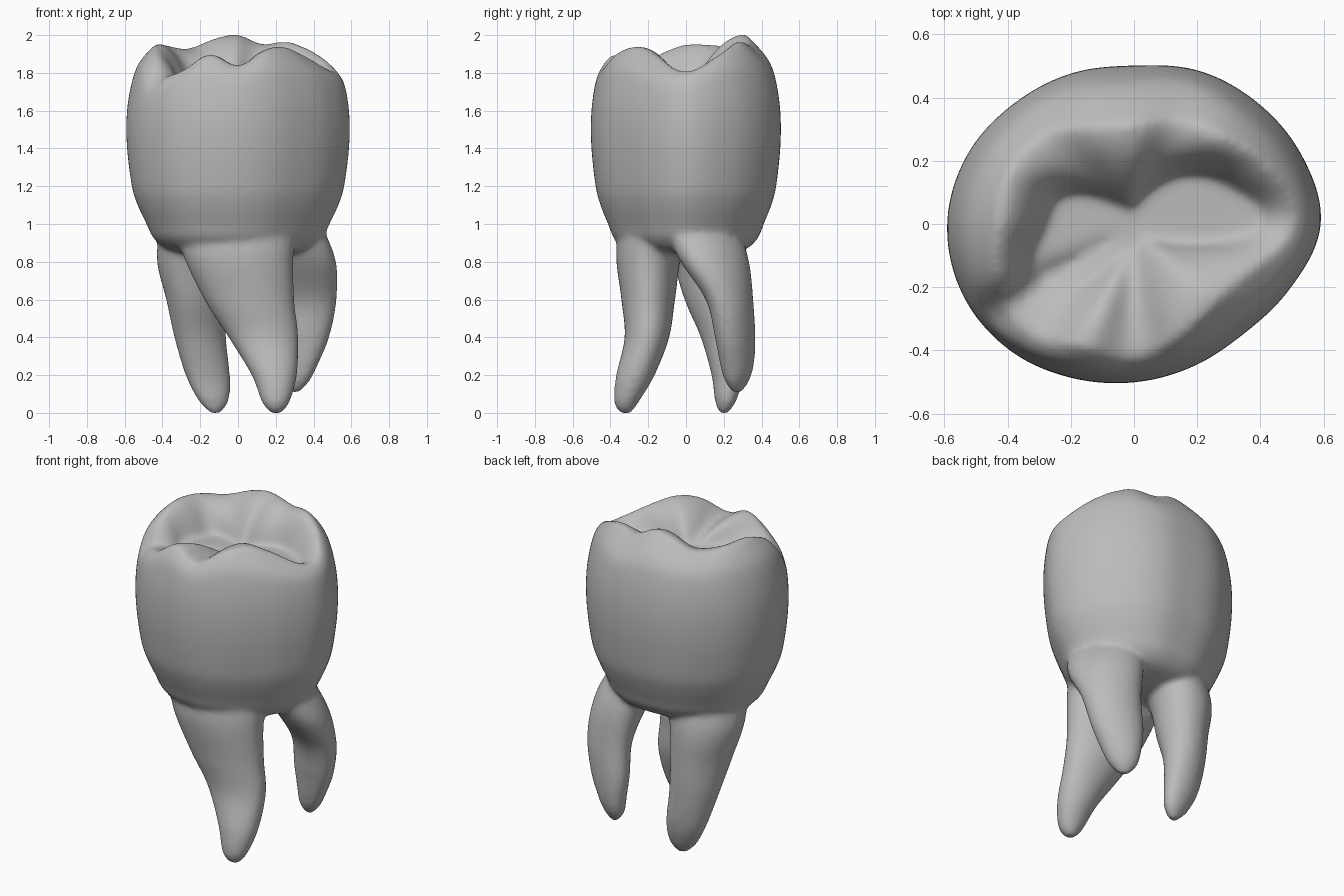
import bpy
import bmesh
import math
from mathutils import Vector

cube = bpy.data.objects.get("Cube")
if cube:
    bpy.data.objects.remove(cube, do_unlink=True)

SEGMENTS = 96


def spline(a, b, c, d, t):
    """Catmull-Rom blend between b and c."""
    return b + 0.5 * t * (c - a + t * (2 * a - 5 * b + 4 * c - d + t * (3 * (b - c) + d - a)))


def refine(rows, steps):
    """Insert smooth in-between rows into a list of cross-sections."""
    rows = [Vector(r) for r in rows]
    last = len(rows) - 1
    result = []
    for i in range(last):
        quad = [rows[min(max(i + k, 0), last)] for k in (-1, 0, 1, 2)]
        result += [spline(*quad, s / steps) for s in range(steps)]
    return result + [rows[last]]


def around(table, angle):
    """Smooth lookup in a table of evenly spaced directions."""
    n = len(table)
    f = angle / math.tau * n
    i = int(f)
    return spline(*(table[(i + k) % n] for k in (-1, 0, 1, 2)), f - i)


def loft(bm, rings):
    """Skin a stack of closed rings and cap both ends."""
    loops = [[bm.verts.new(p) for p in ring] for ring in rings]
    for low, high in zip(loops, loops[1:]):
        n = len(low)
        for i in range(n):
            j = (i + 1) % n
            bm.faces.new((low[i], low[j], high[j], high[i]))
    bm.faces.new(loops[0][::-1])
    bm.faces.new(loops[-1])


# Crown tables, counter-clockwise from +x: outline radius, rim height,
# and where the rim crest and the foot of the basin wall lie along the radius
OUTLINE = [.59, .572, .546, .525, .50, .515, .537, .57,
           .59, .585, .56, .525, .50, .487, .49, .533]
RIM = [1.81, 1.9, 1.97, 1.955, 2.005, 1.985, 1.93, 1.95,
       1.955, 1.89, 1.8, 1.9, 1.84, 1.92, 1.94, 1.89]
CREST = [.86, .82, .74, .68, .64, .65, .74, .76,
         .74, .8, .86, .8, .84, .78, .72, .74]
FOOT = [.68, .56, .4, .2, .1, .1, .18, .42,
        .47, .58, .5, .2, .15, .12, .12, .3]
FLOOR = 1.76


def chewing_height(angle, scale):
    rim, crest, foot = (around(t, angle) for t in (RIM, CREST, FOOT))
    t = min(max((scale - foot) / (crest - foot), 0), 1)
    groove = .07 * scale * math.exp(-((angle - 3.7) / .13) ** 2)
    return FLOOR + (rim - FLOOR) * t * (2 - t) - max(scale - crest, 0) * .5 - groove


def soft_min(a, b, k=.06):
    h = max(k - abs(a - b), 0) / k
    return min(a, b) - h * h * k / 4


# Crown side and dome profile as (scale, height)
PROFILE = [(.3, .83), (.6, .86), (.75, .92), (.82, 1.0), (.9, 1.1), (.952, 1.2), (.998, 1.42),
           (.993, 1.62), (.93, 1.8), (.83, 1.92), (.68, 2.02), (.5, 2.08), (.25, 2.1), (.02, 2.1)]


def crown_rings():
    for scale, z in refine(PROFILE, 8):
        ring = []
        for i in range(SEGMENTS):
            a = math.tau * i / SEGMENTS
            r = around(OUTLINE, a) * scale
            height = soft_min(z, chewing_height(a, scale)) if z > 1.5 else z
            ring.append((r * math.cos(a), r * math.sin(a), height))
        yield ring


# Root sections from tip to crown as (x, y, half width, half depth, height)
FRONT_ROOT = [(.2, -.32, .03, .03, .0), (.2, -.315, .075, .066, .06), (.192, -.268, .12, .102, .2),
              (.135, -.207, .185, .118, .4), (.06, -.2, .238, .142, .6),
              (0, -.195, .295, .175, .85), (0, -.13, .33, .2, 1.06)]
RIGHT_ROOT = [(-.12, .2, .03, .025, .0), (-.13, .21, .083, .058, .07), (-.16, .22, .118, .085, .2),
              (-.2, .2, .137, .122, .4), (-.22, .16, .16, .168, .6),
              (-.235, .125, .195, .2, .82), (-.18, .06, .22, .22, 1.06)]
LEFT_ROOT = [(.3, .27, .025, .025, .11), (.305, .27, .075, .065, .17), (.32, .27, .105, .09, .26),
             (.34, .26, .143, .107, .4), (.36, .23, .162, .126, .6),
             (.33, .145, .185, .185, .82), (.23, .05, .18, .2, 1.06)]


def root_rings(sections, skew):
    """Ellipses leaning along one diagonal by the skew angle."""
    for x, y, rx, ry, z in refine(sections, 8):
        angles = [math.tau * i / SEGMENTS for i in range(SEGMENTS)]
        yield [(x + rx * math.cos(a), y + ry * math.sin(a + skew), z) for a in angles]


# Assemble the overlapping shells
bm = bmesh.new()
loft(bm, crown_rings())
for sections, skew in ((FRONT_ROOT, 0), (RIGHT_ROOT, .2), (LEFT_ROOT, -.35)):
    loft(bm, root_rings(sections, skew))
bmesh.ops.recalc_face_normals(bm, faces=bm.faces)
mesh = bpy.data.meshes.new("tooth")
bm.to_mesh(mesh)
bm.free()
tooth = bpy.data.objects.new("tooth", mesh)
bpy.context.collection.objects.link(tooth)

# Fuse crown and roots into one smooth skin
fuse = tooth.modifiers.new("fuse", "REMESH")
fuse.mode = "VOXEL"
fuse.voxel_size = .014
soften = tooth.modifiers.new("soften", "SMOOTH")
soften.factor = .5
soften.iterations = 14
graph = bpy.context.evaluated_depsgraph_get()
skin = bpy.data.meshes.new_from_object(tooth.evaluated_get(graph))
tooth.modifiers.clear()
tooth.data = skin

# Rest the root tips on the ground
ground = min(v.co.z for v in skin.vertices)
for v in skin.vertices:
    v.co.z -= ground

# Plain grey enamel
enamel = bpy.data.materials.new("enamel_grey")
enamel.use_nodes = True
colour = (.5, .5, .5, 1)
enamel.diffuse_color = colour
enamel.node_tree.nodes["Principled BSDF"].inputs["Base Color"].default_value = colour
skin.materials.clear()
skin.materials.append(enamel)
for polygon in skin.polygons:
    polygon.use_smooth = True
    polygon.material_index = 0
